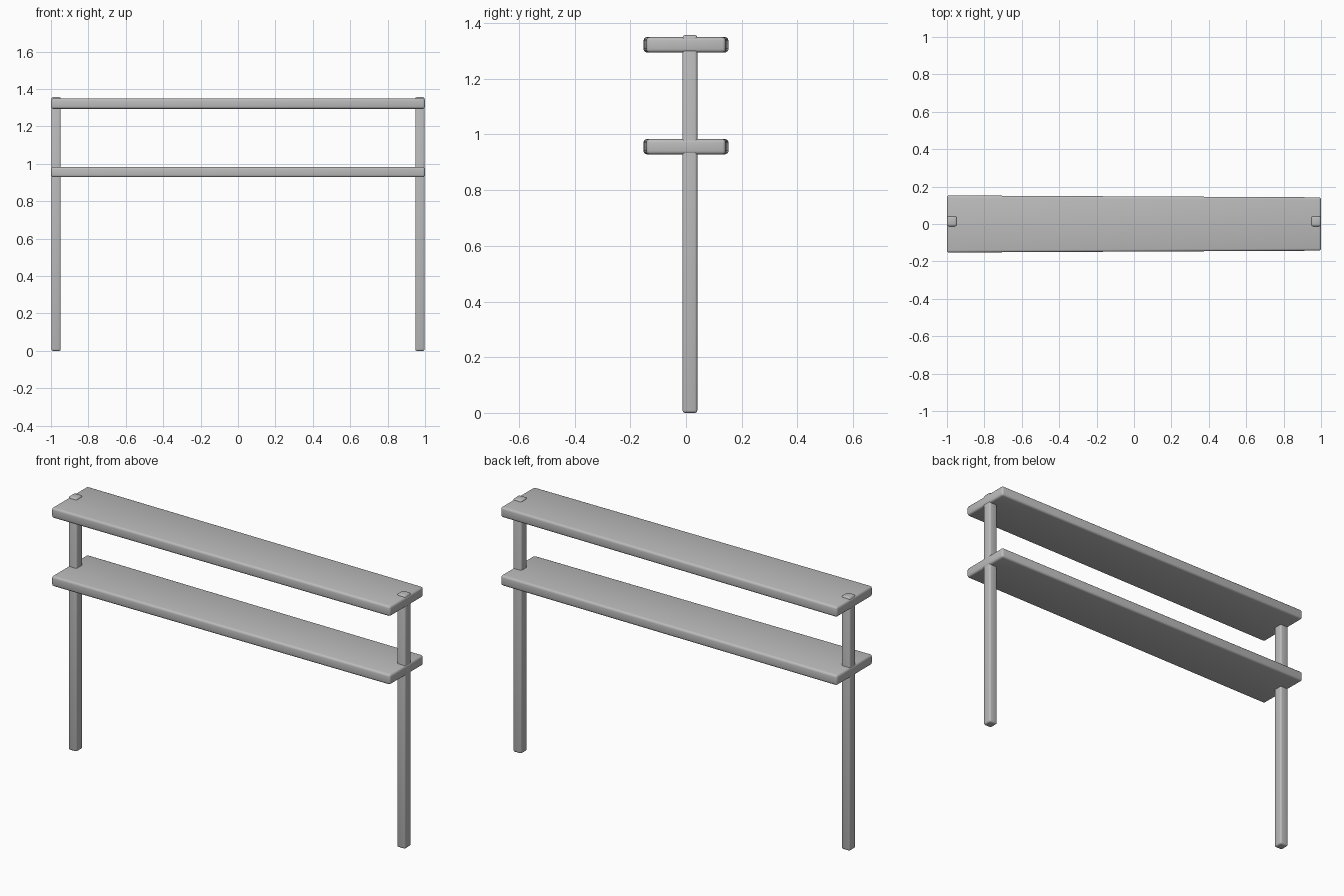
import bpy
import bmesh

cube = bpy.data.objects.get("Cube")
if cube:
    bpy.data.objects.remove(cube, do_unlink=True)

# One plain grey for every part
grey = bpy.data.materials.new("plain_grey")
grey.use_nodes = True
GREY = (0.5, 0.5, 0.5, 1)
grey.diffuse_color = GREY
grey.node_tree.nodes["Principled BSDF"].inputs["Base Color"].default_value = GREY


def rounded_box(name, center, size, radius, end_scale=1.0):
    """Box with rounded edges; end_scale narrows its +x end in y."""
    bm = bmesh.new()
    bmesh.ops.create_cube(bm, size=1)
    for v in bm.verts:
        narrow = end_scale if v.co.x > 0 else 1
        v.co.x *= size[0]
        v.co.y *= size[1] * narrow
        v.co.z *= size[2]
    mesh = bpy.data.meshes.new(name)
    bm.to_mesh(mesh)
    bm.free()
    mesh.materials.append(grey)
    obj = bpy.data.objects.new(name, mesh)
    obj.location = center
    bpy.context.collection.objects.link(obj)

    bevel = obj.modifiers.new("round_edges", 'BEVEL')
    bevel.width = radius
    bevel.segments = 3
    bpy.ops.object.select_all(action='DESELECT')
    obj.select_set(True)
    bpy.context.view_layer.objects.active = obj
    bpy.ops.object.modifier_apply(modifier=bevel.name)
    bpy.ops.object.shade_smooth_by_angle()
    return obj


# Two long boards, slightly narrower at the left end
for name, z in (("lower_shelf", 0.956), ("upper_shelf", 1.322)):
    rounded_box(name, (0, 0, z), (2, 0.305, 0.055), 0.012, end_scale=0.935)

# A post at each end, poking just through the upper board
HEIGHT = 1.357
for name, side in (("left_post", 1), ("right_post", -1)):
    rounded_box(name, (side * 0.973, 0.014, HEIGHT / 2), (0.05, 0.053, HEIGHT), 0.009)
